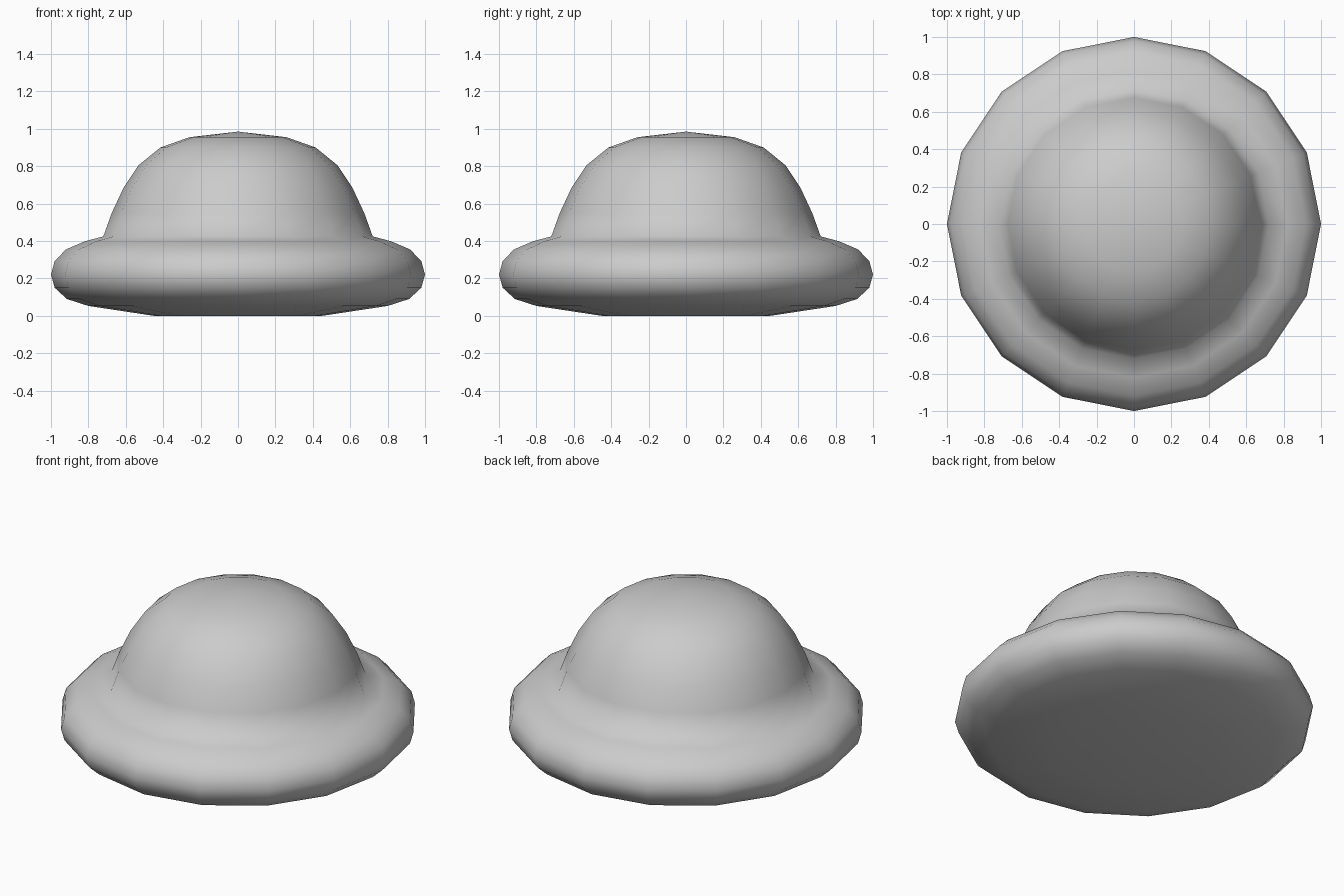
import bpy, bmesh, math

if "Cube" in bpy.data.objects:
    bpy.data.objects.remove(bpy.data.objects["Cube"])

SIDES = 16

# half profile (radius, height), from the underside centre to the crown tip
profile = [(0, 0), (0.45, 0), (0.80, 0.053), (0.915, 0.09), (0.98, 0.15),
           (1.0, 0.22), (0.98, 0.293), (0.92, 0.355), (0.82, 0.398),
           (0.72, 0.425), (0.675, 0.55), (0.612, 0.685), (0.532, 0.805),
           (0.415, 0.90), (0.26, 0.955), (0, 0.985)]


def lathe(name, points):
    bm = bmesh.new()
    rings = []
    for r, z in points:
        n = 1 if r == 0 else SIDES
        rings.append([bm.verts.new((r * math.cos(2 * math.pi * i / SIDES),
                                    r * math.sin(2 * math.pi * i / SIDES), z))
                      for i in range(n)])
    for a, b in zip(rings, rings[1:]):
        for i in range(SIDES):
            j = (i + 1) % SIDES
            if len(a) == 1:
                bm.faces.new((a[0], b[j], b[i]))
            elif len(b) == 1:
                bm.faces.new((a[i], a[j], b[0]))
            else:
                bm.faces.new((a[i], a[j], b[j], b[i]))
    bmesh.ops.recalc_face_normals(bm, faces=bm.faces)
    for f in bm.faces:
        f.smooth = True
    mesh = bpy.data.meshes.new(name)
    bm.to_mesh(mesh)
    bm.free()
    obj = bpy.data.objects.new(name, mesh)
    bpy.context.collection.objects.link(obj)
    return obj


# rounded base ring and dome in one smooth turned body
lathe("domed_body", profile)
